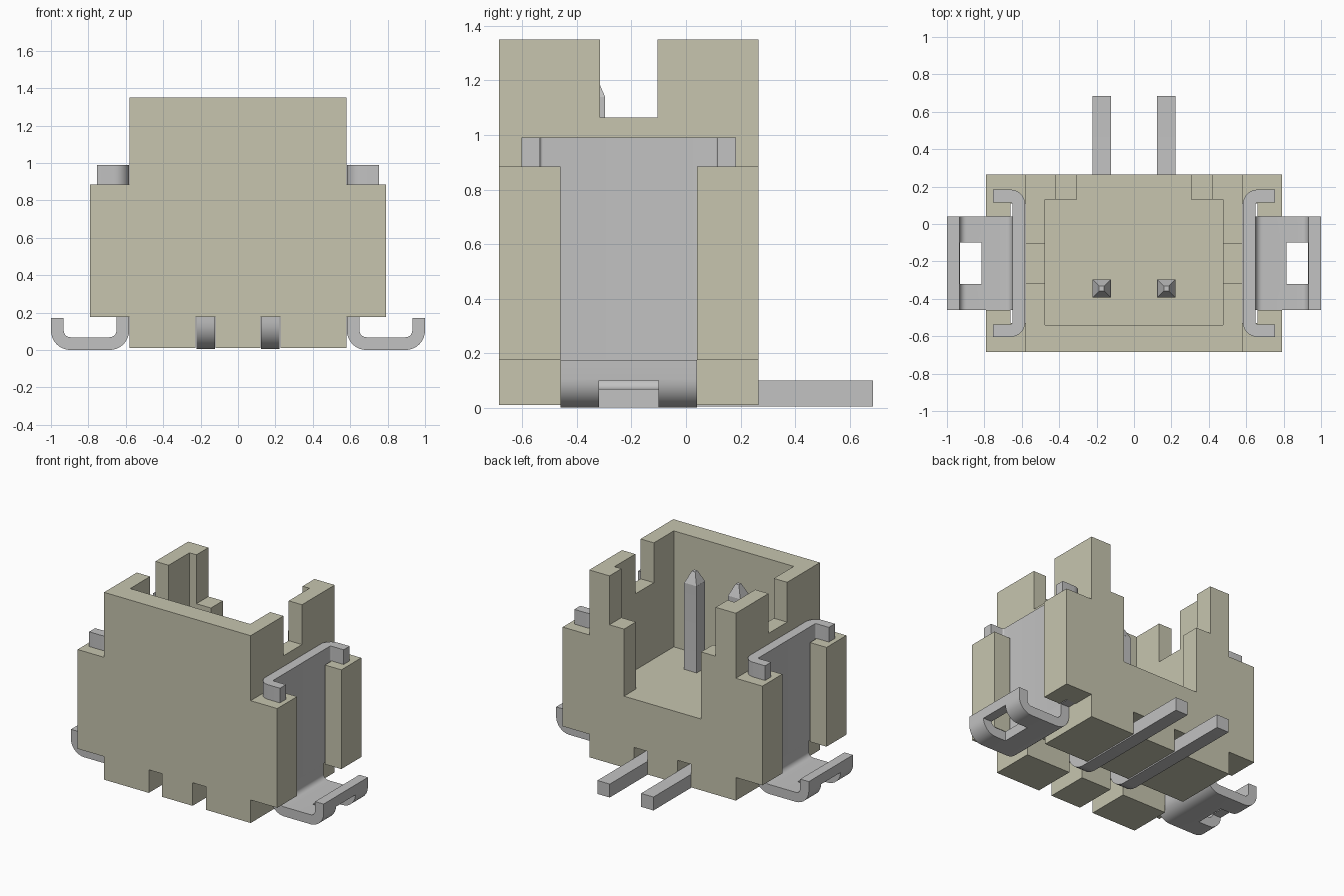
import bpy, bmesh, math
from mathutils import Vector

cube = bpy.data.objects.get("Cube")
if cube:
    bpy.data.objects.remove(cube, do_unlink=True)


def material(name, rgb):
    m = bpy.data.materials.new(name)
    m.use_nodes = True
    m.diffuse_color = (*rgb, 1)
    m.node_tree.nodes["Principled BSDF"].inputs["Base Color"].default_value = (*rgb, 1)
    return m


BEIGE = material("beige plastic", (0.57, 0.56, 0.43))
METAL = material("grey metal", (0.54, 0.54, 0.54))
MID_Y = -0.21          # symmetry plane of the housing along y


def finish(name, bm, mat):
    bmesh.ops.recalc_face_normals(bm, faces=bm.faces[:])
    mesh = bpy.data.meshes.new(name)
    bm.to_mesh(mesh)
    bm.free()
    mesh.materials.append(mat)
    ob = bpy.data.objects.new(name, mesh)
    bpy.context.collection.objects.link(ob)
    return ob


def prism(name, outline, lo, hi, place, mat):
    """Extrude a 2D outline from lo to hi; place maps (u, v, w) to xyz."""
    bm = bmesh.new()
    rings = [[bm.verts.new(place(u, v, w)) for u, v in outline] for w in (lo, hi)]
    bm.faces.new(rings[0])
    bm.faces.new(rings[1])
    n = len(outline)
    for i in range(n):
        j = (i + 1) % n
        bm.faces.new((rings[0][i], rings[0][j], rings[1][j], rings[1][i]))
    return finish(name, bm, mat)


def box(name, x, y, z, mat):
    outline = [(x[0], y[0]), (x[1], y[0]), (x[1], y[1]), (x[0], y[1])]
    return prism(name, outline, z[0], z[1], lambda u, v, w: (u, v, w), mat)


def ribbon(name, path, radius, thick, lo, hi, place, steps=8):
    """Bent sheet metal: a path with rounded corners, thickened and extruded."""
    pts = [Vector(p) for p in path]
    line = [pts[0]]
    for a, b, c in zip(pts, pts[1:], pts[2:]):
        d0, d1 = (a - b).normalized(), (c - b).normalized()
        centre = b + (d0 + d1) * radius      # right-angle bends
        for k in range(steps + 1):
            t = math.pi / 2 * k / steps
            line.append(centre - d1 * radius * math.cos(t) - d0 * radius * math.sin(t))
    line.append(pts[-1])
    left, right = [], []
    for i, p in enumerate(line):
        t = (line[min(i + 1, len(line) - 1)] - line[max(i - 1, 0)]).normalized()
        n = Vector((-t.y, t.x)) * thick / 2
        left.append(p + n)
        right.append(p - n)
    outline = [tuple(p) for p in left + right[::-1]]
    ob = prism(name, outline, lo, hi, place, METAL)
    smooth(ob)
    return ob


def smooth(ob):
    bpy.ops.object.select_all(action="DESELECT")
    ob.select_set(True)
    bpy.context.view_layer.objects.active = ob
    bpy.ops.object.shade_smooth_by_angle(angle=math.radians(30))


def cut(ob, *cutters):
    """Subtract the cutters, bake the result and remove the helpers."""
    for c in cutters:
        c.hide_render = True
        mod = ob.modifiers.new("cut", "BOOLEAN")
        mod.operation = "DIFFERENCE"
        mod.solver = "EXACT"
        mod.object = c
    bpy.context.view_layer.update()
    deps = bpy.context.evaluated_depsgraph_get()
    mesh = bpy.data.meshes.new_from_object(ob.evaluated_get(deps))
    ob.modifiers.clear()
    ob.data = mesh
    for c in cutters:
        bpy.data.objects.remove(c, do_unlink=True)


# Housing: open box with a stepped rear window, side notches and bottom grooves
housing = box("housing", (-0.58, 0.58), (-0.685, 0.265), (0.01, 1.35), BEIGE)
cutters = [
    box("cavity", (-0.475, 0.475), (-0.54, 0.13), (0.52, 1.5), BEIGE),
    box("rear_window", (-0.305, 0.305), (0.0, 0.4), (0.52, 1.5), BEIGE),
    box("rear_window_top", (-0.42, 0.42), (0.05, 0.45), (1.0, 1.55), BEIGE),
    box("side_notches", (-0.8, 0.8), (-0.315, -0.105), (1.065, 1.6), BEIGE),
    box("cross_groove", (-0.7, 0.7), (-0.38, -0.2), (-0.1, 0.175), BEIGE),
]
for s in (-1, 1):
    cutters.append(box("pin_groove", (s * 0.173 - 0.053, s * 0.173 + 0.053),
                       (-0.8, 0.4), (-0.12, 0.175), BEIGE))
cut(housing, *cutters)

for s, side in ((1, "left"), (-1, "right")):
    # Side ears: L-shaped posts that hold the metal clip
    ear = [(0.58, 0.475), (0.79, 0.475), (0.79, 0.25), (0.66, 0.25),
           (0.66, 0.32), (0.58, 0.32)]
    for t, end in ((-1, "front"), (1, "rear")):
        prism(f"{side}_{end}_ear", ear, 0.175, 0.885,
              lambda u, v, w: (s * u, MID_Y + t * v, w), BEIGE)

    # Clip plate with flanges folded outward
    ribbon(f"{side}_clip_plate",
           [(0.755, -0.36), (0.616, -0.36), (0.616, 0.36), (0.755, 0.36)],
           0.045, 0.068, 0.178, 0.99,
           lambda u, v, w: (s * u, MID_Y + v, w))

    # Clip foot with upturned outer lip and a slot through the bend
    foot = ribbon(f"{side}_clip_foot",
                  [(0.616, 0.18), (0.616, 0.034), (0.966, 0.034), (0.966, 0.172)],
                  0.07, 0.068, -0.25, 0.25,
                  lambda u, v, w: (s * u, MID_Y + w, v))
    cut(foot, box("foot_slot", sorted((s * 0.815, s * 1.1)),
                  (-0.32, -0.1), (-0.1, 0.1), METAL))
    smooth(foot)

    # Contact pin: bent square wire
    cx = s * 0.173
    ribbon(f"{side}_pin", [(-0.345, 1.14), (-0.345, 0.052), (0.685, 0.052)],
           0.1, 0.096, -0.049, 0.049, lambda u, v, w: (cx + w, u, v))

    # Tapered pin tip
    bm = bmesh.new()
    rings = [[bm.verts.new((cx + i * r, -0.345 + j * r, z))
              for i, j in ((-1, -1), (1, -1), (1, 1), (-1, 1))]
             for r, z in ((0.0485, 1.14), (0.013, 1.22))]
    bm.faces.new(rings[1])
    for i in range(4):
        j = (i + 1) % 4
        bm.faces.new((rings[0][i], rings[0][j], rings[1][j], rings[1][i]))
    finish(f"{side}_pin_tip", bm, METAL)
